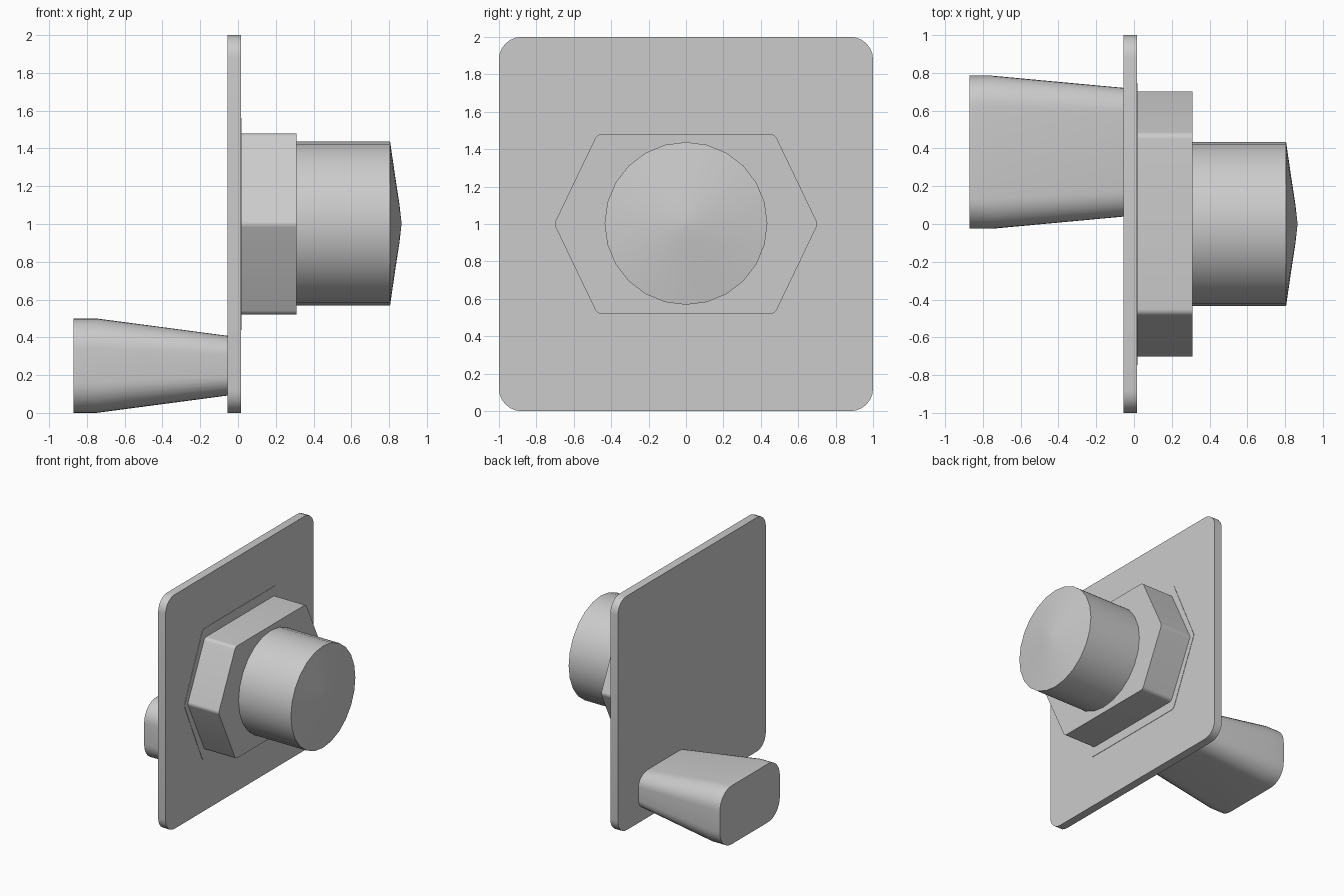
import bpy, bmesh, math
from mathutils import Vector

cube = bpy.data.objects.get("Cube")
if cube:
    bpy.data.objects.remove(cube, do_unlink=True)

grey = bpy.data.materials.new("plain grey")
grey.use_nodes = True
colour = (0.6, 0.6, 0.6, 1)
grey.diffuse_color = colour
grey.node_tree.nodes["Principled BSDF"].inputs["Base Color"].default_value = colour


def rounded(corners, radius, steps=6):
    """Outline in (y, z) with every corner filleted."""
    corners = [Vector(c) for c in corners]
    outline = []
    for i, p in enumerate(corners):
        a = (corners[i - 1] - p).normalized()
        b = (corners[(i + 1) % len(corners)] - p).normalized()
        half = a.angle(b) / 2
        centre = p + (a + b).normalized() * radius / math.sin(half)
        start = p + a * radius / math.tan(half) - centre
        end = p + b * radius / math.tan(half) - centre
        sweep = math.pi - 2 * half
        for k in range(steps + 1):
            t = k / steps
            arc = start * math.sin((1 - t) * sweep) + end * math.sin(t * sweep)
            outline.append(centre + arc / math.sin(sweep))
    return outline


def rectangle(w, h):
    return [(-w, -h), (w, -h), (w, h), (-w, h)]


def hexagon(tip, shoulder, h):
    return [(-shoulder, -h), (shoulder, -h), (tip, 0),
            (shoulder, h), (-shoulder, h), (-tip, 0)]


def loft(name, outline, sections, y=0, z=1):
    """Skin an outline along x; each section is (x, y scale, z scale)."""
    bm = bmesh.new()
    rings = [[bm.verts.new((x, y + p[0] * sy, z + p[1] * sz)) for p in outline]
             for x, sy, sz in sections]
    n = len(outline)
    for r, s in zip(rings, rings[1:]):
        for i in range(n):
            j = (i + 1) % n
            bm.faces.new((r[i], r[j], s[j], s[i]))
    bm.faces.new(rings[0])
    bm.faces.new(rings[-1])
    bmesh.ops.recalc_face_normals(bm, faces=bm.faces)
    mesh = bpy.data.meshes.new(name)
    bm.to_mesh(mesh)
    bm.free()
    mesh.materials.append(grey)
    obj = bpy.data.objects.new(name, mesh)
    bpy.context.collection.objects.link(obj)
    bpy.ops.object.select_all(action='DESELECT')
    obj.select_set(True)
    bpy.context.view_layer.objects.active = obj
    bpy.ops.object.shade_smooth_by_angle(angle=math.radians(30))
    return obj


# Square mounting plate
loft("plate", rounded(rectangle(1, 1), 0.12), [(-0.055, 1, 1), (0.015, 1, 1)])

# Thin gasket and hexagonal nut
loft("gasket", rounded(hexagon(0.75, 0.5, 0.56), 0.04), [(0.01, 1, 1), (0.018, 1, 1)])
loft("nut", rounded(hexagon(0.705, 0.475, 0.48), 0.04), [(0.015, 1, 1), (0.31, 1, 1)])

# Round knob with a shallow domed cap
circle = [(math.sin(a), math.cos(a)) for a in (math.tau * i / 24 for i in range(24))]
profile = [(0.3, 0.435), (0.805, 0.435), (0.835, 0.23), (0.855, 0.1), (0.865, 0.01)]
loft("knob", circle, [(x, r, r) for x, r in profile], z=1.003)

# Tapered rounded handle on the other side
loft("handle", rounded(rectangle(0.405, 0.25), 0.16, 8),
     [(-0.87, 1, 1), (-0.75, 1, 1), (-0.05, 0.84, 0.63)], y=0.38, z=0.25)
